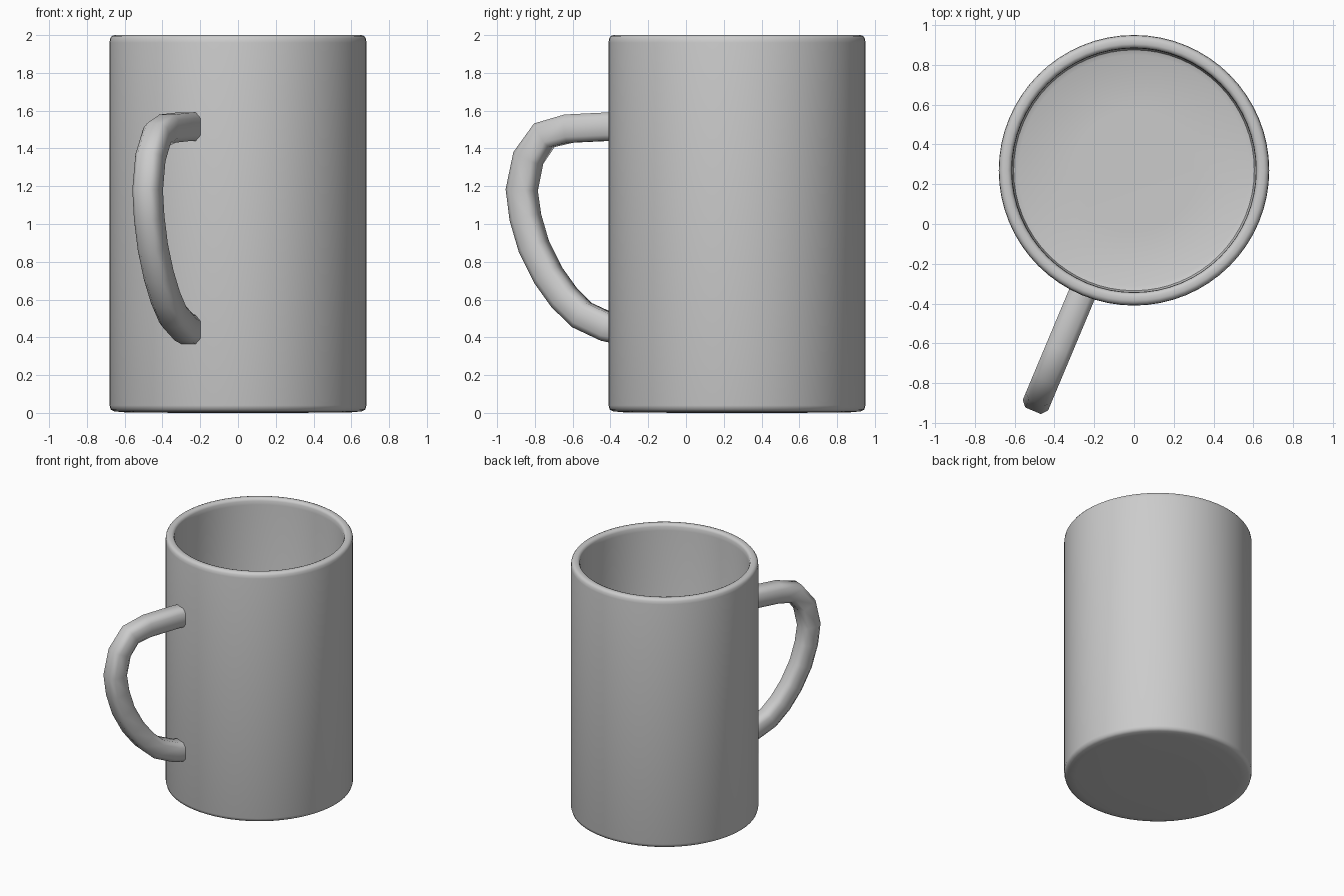
import bpy, bmesh, math
from mathutils import Vector

if "Cube" in bpy.data.objects:
    bpy.data.objects.remove(bpy.data.objects["Cube"])

CENTRE = Vector((0, 0.27, 0))
OUT = Vector((-0.387, -0.922, 0)).normalized()   # direction the handle points
SIDE = Vector((-OUT.y, OUT.x, 0))
UP = Vector((0, 0, 1))


def loft(name, rings, closed_ends):
    """Skin a list of equal-length point rings."""
    bm = bmesh.new()
    vs = [[bm.verts.new(p) for p in ring] for ring in rings]
    n = len(vs[0])
    for a, b in zip(vs, vs[1:]):
        for i in range(n):
            j = (i + 1) % n
            bm.faces.new((a[i], a[j], b[j], b[i]))
    if closed_ends:
        bm.faces.new(vs[0][::-1])
        bm.faces.new(vs[-1])
    bmesh.ops.recalc_face_normals(bm, faces=bm.faces)
    mesh = bpy.data.meshes.new(name)
    bm.to_mesh(mesh)
    bm.free()
    ob = bpy.data.objects.new(name, mesh)
    bpy.context.collection.objects.link(ob)
    bpy.ops.object.select_all(action='DESELECT')
    ob.select_set(True)
    bpy.context.view_layer.objects.active = ob
    bpy.ops.object.shade_smooth_by_angle(angle=math.radians(50))
    return ob


# Cup: one lathed profile, outer base -> rim -> inner floor
profile = [(0.3, 0.0), (0.6, 0.003), (0.655, 0.008), (0.674, 0.018), (0.68, 0.04),
           (0.68, 1.96), (0.677, 1.982), (0.668, 1.995), (0.655, 2.0),
           (0.635, 2.0), (0.622, 1.995), (0.615, 1.98), (0.613, 1.95),
           (0.613, 0.11), (0.605, 0.085), (0.58, 0.075), (0.3, 0.072)]
SEG = 64
cup_rings = [[CENTRE + Vector((r * math.cos(a), r * math.sin(a), z))
              for a in (2 * math.pi * i / SEG for i in range(SEG))]
             for r, z in profile]
loft("cup", cup_rings, True)

# Handle: chamfered section swept along a path of (distance from axis, height)
path = [(0.65, 1.515), (0.74, 1.515), (0.965, 1.505), (1.106, 1.47), (1.198, 1.35),
        (1.236, 1.18), (1.215, 1.035), (1.166, 0.88), (1.085, 0.73),
        (0.992, 0.61), (0.889, 0.517), (0.74, 0.453), (0.65, 0.435)]
section = [(0.075, 0.042), (0.045, 0.069), (-0.045, 0.069), (-0.075, 0.042),
           (-0.075, -0.042), (-0.045, -0.069), (0.045, -0.069), (0.075, -0.042)]
pts = [CENTRE + OUT * r + UP * z for r, z in path]
handle_rings = []
for i, p in enumerate(pts):
    tangent = (pts[min(i + 1, len(pts) - 1)] - pts[max(i - 1, 0)]).normalized()
    if i in (0, len(pts) - 1):
        tangent = OUT if i == 0 else -OUT
    normal = tangent.cross(SIDE).normalized()
    handle_rings.append([p + normal * u + SIDE * v for u, v in section])
loft("handle", handle_rings, True)
